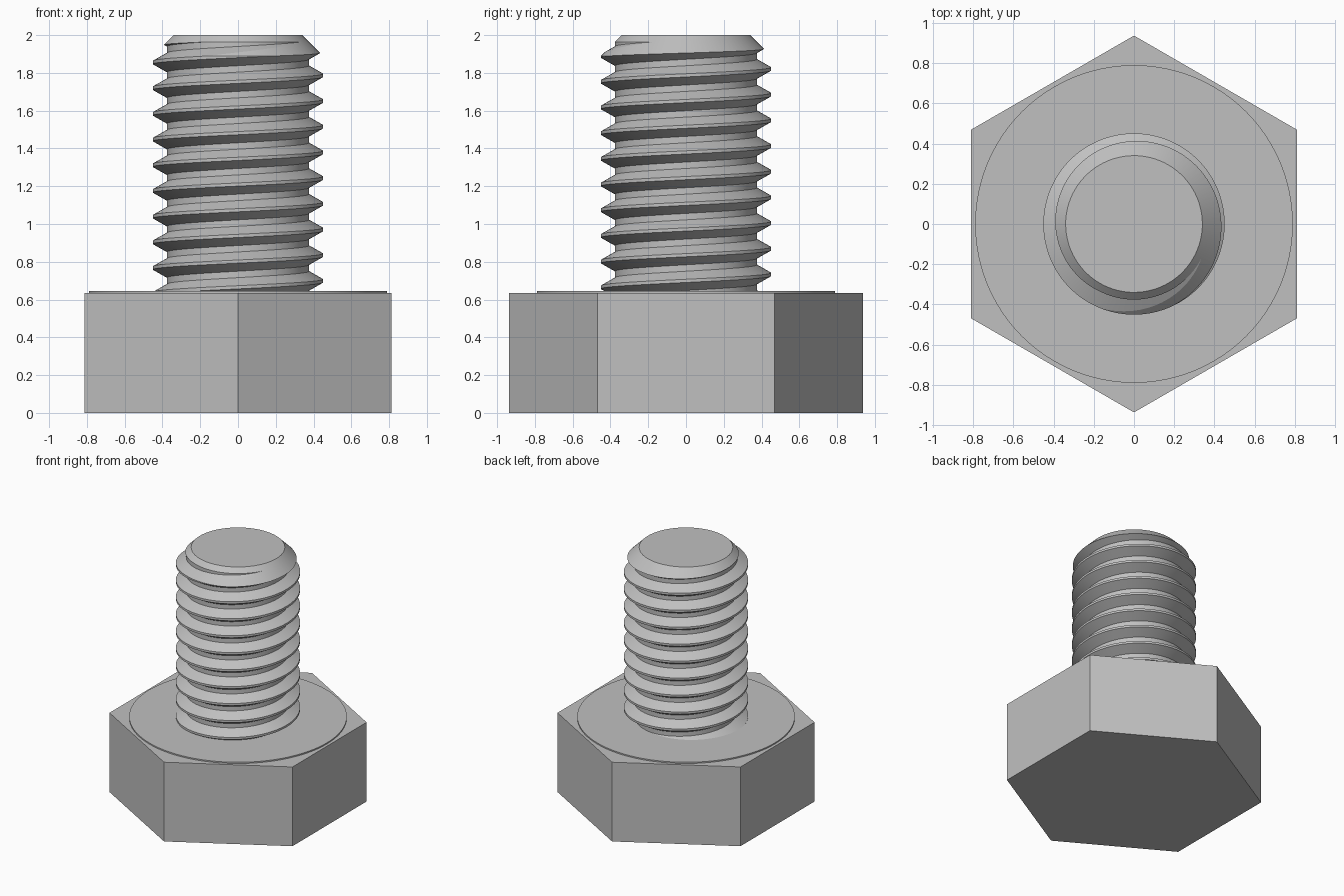
import bpy, bmesh, math

cube = bpy.data.objects.get("Cube")
if cube:
    bpy.data.objects.remove(cube, do_unlink=True)

PITCH = 0.136
ROOT, CREST = 0.376, 0.451
SEGMENTS = 96
HEAD_TOP, SEAT_TOP, TIP = 0.635, 0.645, 2.0

steel = bpy.data.materials.new("grey steel")
steel.use_nodes = True
GREY = (0.53, 0.53, 0.53, 1)
steel.diffuse_color = GREY
steel.node_tree.nodes["Principled BSDF"].inputs["Base Color"].default_value = GREY


def finish(name, bm):
    """Turn a bmesh into a named steel object."""
    bmesh.ops.recalc_face_normals(bm, faces=bm.faces)
    mesh = bpy.data.meshes.new(name)
    bm.to_mesh(mesh)
    bm.free()
    mesh.materials.append(steel)
    obj = bpy.data.objects.new(name, mesh)
    bpy.context.collection.objects.link(obj)
    return obj


def lathe(name, profile, sides, start=0.0):
    """Closed solid of revolution from (radius, z) pairs, bottom to top."""
    bm = bmesh.new()
    rings = []
    for r, z in profile:
        angles = [start + math.tau * i / sides for i in range(sides)]
        rings.append([bm.verts.new((r * math.cos(a), r * math.sin(a), z)) for a in angles])
    for low, high in zip(rings, rings[1:]):
        for i in range(sides):
            j = (i + 1) % sides
            bm.faces.new((low[i], low[j], high[j], high[i]))
    bm.faces.new(rings[0])
    bm.faces.new(rings[-1])
    return finish(name, bm)


def helical_rod(name, first_crest, turns):
    """Solid right-hand screw thread with flat crests and roots."""
    tooth = [(-0.375, ROOT), (-0.0625, CREST), (0.0625, CREST), (0.375, ROOT)]
    bm = bmesh.new()
    columns = []
    for i in range(SEGMENTS):
        a = math.tau * i / SEGMENTS
        # One extra turn on the first column closes the helical seam
        count = turns + 1 if i == 0 else turns
        columns.append([
            bm.verts.new((r * math.cos(a), r * math.sin(a),
                          first_crest + PITCH * (t + i / SEGMENTS + dz)))
            for t in range(count) for dz, r in tooth])
    step, rows = len(tooth), turns * len(tooth)
    for i in range(SEGMENTS):
        here = columns[i]
        after = columns[(i + 1) % SEGMENTS]
        shift = step if i == SEGMENTS - 1 else 0
        for k in range(rows - 1):
            bm.faces.new((here[k], after[k + shift], after[k + shift + 1], here[k + 1]))
    # Close both ends with fans to the axis
    seam = columns[0]
    bottom = [c[0] for c in columns] + seam[step:0:-1]
    top = [c[rows - 1] for c in columns] + seam[:rows - 1:-1]
    for loop, z in ((bottom, first_crest - 2 * PITCH),
                    (top, first_crest + (turns + 2) * PITCH)):
        hub = bm.verts.new((0, 0, z))
        for p, q in zip(loop, loop[1:] + loop[:1]):
            bm.faces.new((p, q, hub))
    return finish(name, bm)


def smooth(obj, degrees):
    bpy.ops.object.select_all(action='DESELECT')
    obj.select_set(True)
    bpy.context.view_layer.objects.active = obj
    bpy.ops.object.shade_smooth_by_angle(angle=math.radians(degrees))


# Hexagonal head with corners toward front and back
lathe("hex_head", [(0.937, 0), (0.937, HEAD_TOP)], 6, math.pi / 6)

# Thin round bearing face on the head
seat = lathe("washer_face", [(0.79, HEAD_TOP - 0.01), (0.79, SEAT_TOP)], SEGMENTS)
smooth(seat, 30)

# Threaded shank, trimmed to length with a chamfered tip
shank = helical_rod("threaded_shank", 1.923 - 11 * PITCH, 14)
trim = lathe("shank_trim", [(0.5, HEAD_TOP), (0.5, TIP - 0.16), (0.34, TIP)], SEGMENTS, 0.01)
cut = shank.modifiers.new("trim", 'BOOLEAN')
cut.operation = 'INTERSECT'
cut.solver = 'EXACT'
cut.object = trim
bpy.ops.object.select_all(action='DESELECT')
shank.select_set(True)
bpy.context.view_layer.objects.active = shank
bpy.ops.object.modifier_apply(modifier="trim")
bpy.data.objects.remove(trim, do_unlink=True)
smooth(shank, 12)
